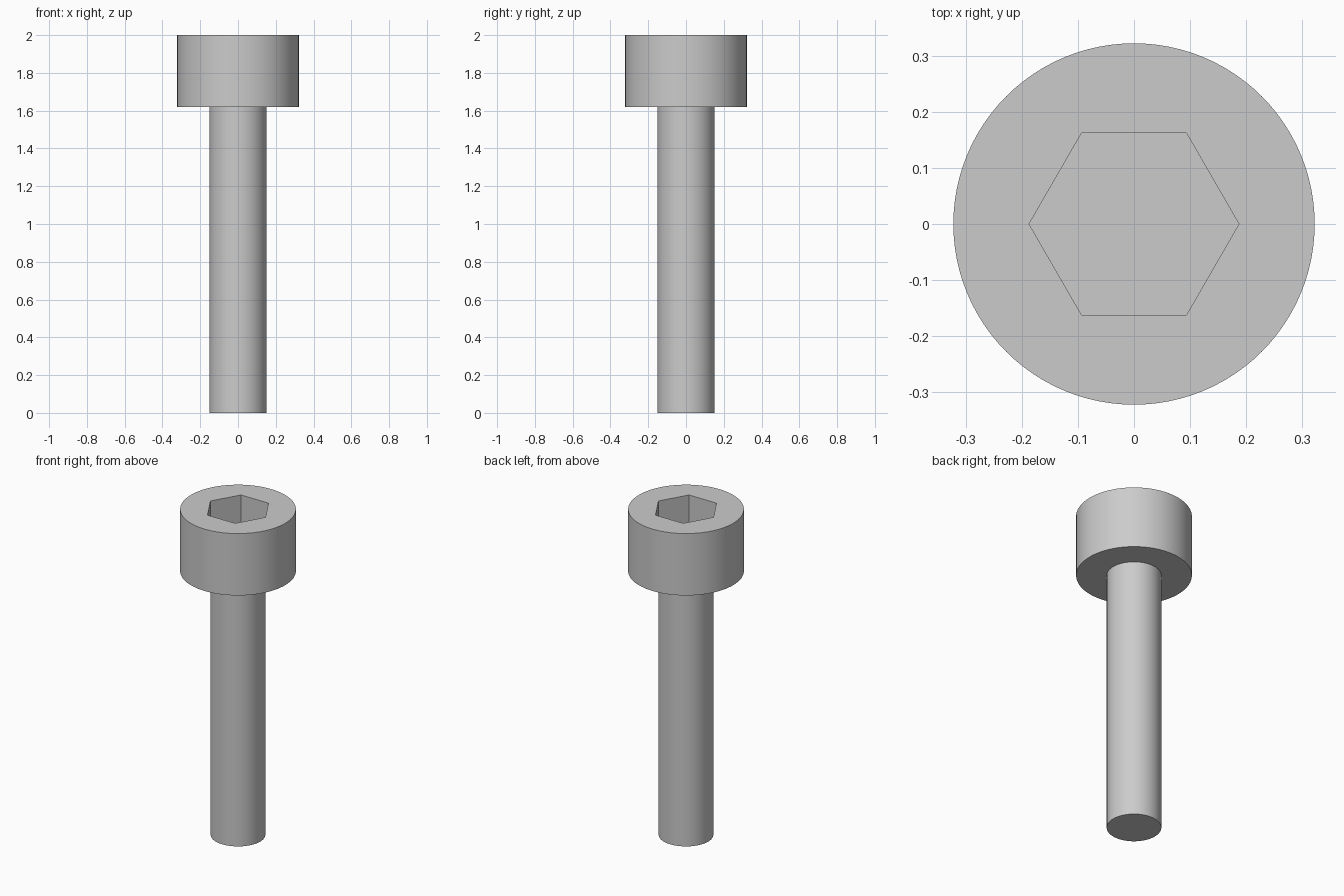
import bpy
import bmesh
from math import cos, sin, tau, radians

SIDES = 96
HEAD_R, SHANK_R, HEX_R = 0.322, 0.152, 0.187
TOP, HEAD_Z, SOCKET_Z = 2.0, 1.62, 1.8

cube = bpy.data.objects.get("Cube")
if cube:
    bpy.data.objects.remove(cube, do_unlink=True)

# Grey steel
steel = bpy.data.materials.new("grey_steel")
steel.use_nodes = True
colour = (0.6, 0.6, 0.6, 1)
steel.diffuse_color = colour
steel.node_tree.nodes["Principled BSDF"].inputs["Base Color"].default_value = colour


def ring(bm, radius, z, count):
    return [bm.verts.new((radius * cos(tau * i / count), radius * sin(tau * i / count), z))
            for i in range(count)]


def wall(bm, lower, upper):
    n = len(lower)
    for i in range(n):
        j = (i + 1) % n
        bm.faces.new((lower[i], lower[j], upper[j], upper[i]))


def loop_edges(bm, loop):
    return [bm.edges.get((loop[i - 1], loop[i])) for i in range(len(loop))]


bm = bmesh.new()

# Shank, underside of the head and head side
profile = [(SHANK_R, 0), (SHANK_R, HEAD_Z), (HEAD_R, HEAD_Z), (HEAD_R, TOP)]
rings = [ring(bm, r, z, SIDES) for r, z in profile]
for lower, upper in zip(rings, rings[1:]):
    wall(bm, lower, upper)
bm.faces.new(reversed(rings[0]))

# Hexagonal socket with a flat floor
rim = ring(bm, HEX_R, TOP, 6)
floor = ring(bm, HEX_R, SOCKET_Z, 6)
wall(bm, rim, floor)
bm.faces.new(floor)

# Flat top of the head around the socket
bmesh.ops.triangle_fill(bm, use_beauty=True, normal=(0, 0, 1),
                        edges=loop_edges(bm, rings[-1]) + loop_edges(bm, rim))
bmesh.ops.recalc_face_normals(bm, faces=bm.faces)

mesh = bpy.data.meshes.new("socket_head_bolt")
bm.to_mesh(mesh)
bm.free()
mesh.materials.append(steel)
bolt = bpy.data.objects.new("socket_head_bolt", mesh)
bpy.context.collection.objects.link(bolt)

# Smooth round sides, sharp rims
bpy.ops.object.select_all(action="DESELECT")
bolt.select_set(True)
bpy.context.view_layer.objects.active = bolt
bpy.ops.object.shade_smooth_by_angle(angle=radians(30))
